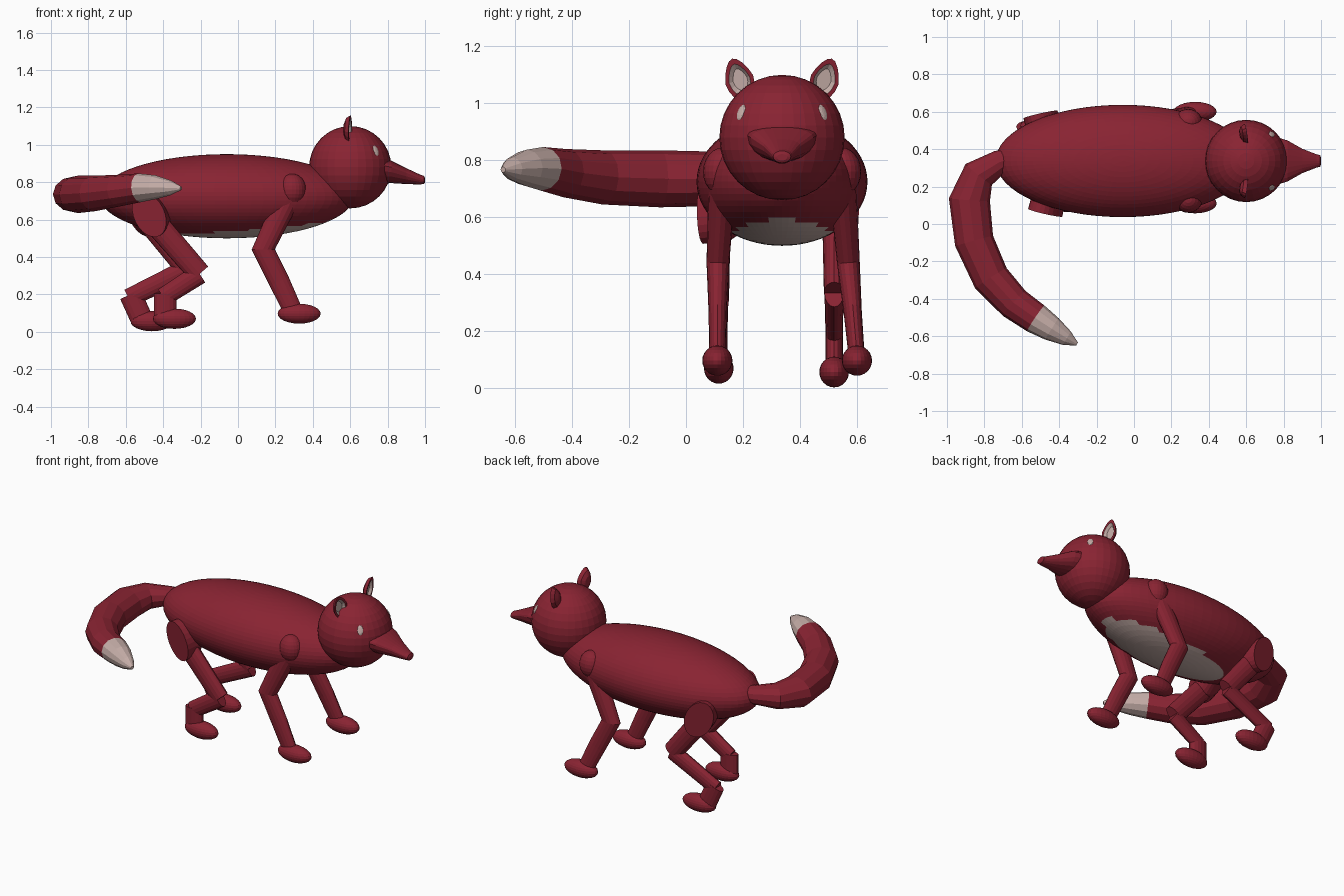
import bpy, bmesh, math
from mathutils import Vector, Matrix

if "Cube" in bpy.data.objects:
    bpy.data.objects.remove(bpy.data.objects["Cube"])


def material(name, rgb):
    m = bpy.data.materials.new(name)
    m.diffuse_color = (*rgb, 1)
    m.use_nodes = True
    m.node_tree.nodes["Principled BSDF"].inputs["Base Color"].default_value = m.diffuse_color
    return m


RED = material("russet_red", (0.25, 0.017, 0.032))
PALE = material("pale_cream", (0.56, 0.42, 0.39))


def finish(name, bm, rule=None):
    """Turn a bmesh into an object; rule(face) picks the pale faces."""
    bmesh.ops.recalc_face_normals(bm, faces=bm.faces[:])
    if rule:
        for f in bm.faces:
            f.material_index = 1 if rule(f) else 0
    me = bpy.data.meshes.new(name)
    bm.to_mesh(me)
    bm.free()
    ob = bpy.data.objects.new(name, me)
    bpy.context.collection.objects.link(ob)
    me.materials.append(RED)
    me.materials.append(PALE)
    return ob


def ellipsoid(name, centre, radii, seg=32, rings=16, rot=Matrix(), rule=None):
    bm = bmesh.new()
    bmesh.ops.create_uvsphere(bm, u_segments=seg, v_segments=rings, radius=1)
    bm.transform(Matrix.Translation(centre) @ rot @ Matrix.Diagonal((*radii, 1)))
    return finish(name, bm, rule)


def skin(bm, rings):
    """Bridge equal rings of points and cap both ends."""
    vs = [[bm.verts.new(p) for p in r] for r in rings]
    n = len(vs[0])
    for a, b in zip(vs, vs[1:]):
        for i in range(n):
            j = (i + 1) % n
            bm.faces.new((a[i], a[j], b[j], b[i]))
    bm.faces.new(vs[0])
    bm.faces.new(vs[-1])


def tube(name, pts, radii, side, sides=16, rule=None):
    """Elliptical tube; radii are (across, along the side vector)."""
    pts = [Vector(p) for p in pts]
    side = Vector(side)
    rings = []
    for i, (p, (ra, rb)) in enumerate(zip(pts, radii)):
        d = (pts[min(i + 1, len(pts) - 1)] - pts[max(i - 1, 0)]).normalized()
        u = side.cross(d).normalized()
        v = d.cross(u)
        ang = [2 * math.pi * k / sides for k in range(sides)]
        rings.append([p + u * ra * math.cos(a) + v * rb * math.sin(a) for a in ang])
    bm = bmesh.new()
    skin(bm, rings)
    return finish(name, bm, rule)


MID = 0.337  # symmetry plane of the body in y

# Body with pale belly patch
def belly(f):
    c = f.calc_center_median()
    return f.normal.z < 0 and ((c.x - 0.07) / 0.42) ** 2 + ((c.y - MID) / 0.17) ** 2 < 1

ellipsoid("body", (-0.06, MID, 0.725), (0.68, 0.30, 0.225), 64, 32, rule=belly)

# Head
HEAD = Vector((0.60, MID, 0.88))
ellipsoid("head", HEAD, (0.22, 0.22, 0.22))

# Snout: flat-topped tapering sections (x, half width, pivot z, up, down)
bm = bmesh.new()
rings = []
for x, w, z, up, down in [(0.72, 0.14, 0.90, 0.04, 0.11), (0.82, 0.11, 0.88, 0.035, 0.085),
                          (0.90, 0.065, 0.85, 0.025, 0.06), (0.975, 0.036, 0.82, 0.02, 0.032),
                          (0.995, 0.031, 0.813, 0.02, 0.022), (1.0, 0.018, 0.811, 0.011, 0.012)]:
    ring = []
    for k in range(20):
        a = 2 * math.pi * k / 20
        s = math.sin(a)
        ring.append((x, MID + w * math.cos(a), z + s * (up if s > 0 else down)))
    rings.append(ring)
skin(bm, rings)
finish("snout", bm)

# Ears and eyes, mirrored across the head
for s, label in ((-1, "right"), (1, "left")):
    # cupped leaf: back, rim, inner rim, hollow (scale, depth)
    bm = bmesh.new()
    rings = []
    for scale, depth in [(0.35, -0.035), (0.8, -0.022), (1, 0), (0.74, 0.0), (0.5, -0.015)]:
        ring = []
        for k in range(16):
            a = 2 * math.pi * k / 16
            taper = 1 - 0.3 * max(0, math.sin(a))
            ring.append((depth, 0.052 * scale * math.cos(a) * taper, 0.078 * scale * math.sin(a)))
        rings.append(ring)
    skin(bm, rings)

    def ear_inner(f):
        pts = [v.co for v in f.verts]
        return all(p.y ** 2 / 0.045 ** 2 + p.z ** 2 / 0.066 ** 2 < 1 and p.x > -0.018 for p in pts)

    ear = finish(label + "_ear", bm, ear_inner)
    ear.matrix_world = (Matrix.Translation((0.60, MID + s * 0.15, 1.083))
                        @ Matrix.Rotation(-s * 0.33, 4, 'X') @ Matrix.Rotation(s * 0.2, 4, 'Z'))

    d = Vector((0.139, s * 0.146, 0.09)).normalized()
    ellipsoid(label + "_eye", HEAD + d * 0.217, (0.018, 0.030, 0.006), 12, 6,
              d.to_track_quat('Z', 'Y').to_matrix().to_4x4(), lambda f: True)

# Tail sweeping round to the right, with pale tip
tail_pts = [(-0.60, 0.37, 0.75), (-0.72, 0.33, 0.75), (-0.83, 0.265, 0.745), (-0.88, 0.13, 0.735),
            (-0.855, -0.09, 0.735), (-0.765, -0.29, 0.74), (-0.64, -0.425, 0.755),
            (-0.525, -0.505, 0.77), (-0.44, -0.56, 0.773), (-0.36, -0.61, 0.77), (-0.305, -0.642, 0.767)]
tail_r = [(0.05, 0.05), (0.065, 0.055), (0.09, 0.075), (0.11, 0.095), (0.105, 0.10), (0.10, 0.095),
          (0.09, 0.085), (0.083, 0.077), (0.068, 0.064), (0.042, 0.04), (0.010, 0.010)]
tube("tail", tail_pts, tail_r, (0, 0, 1), 12,
     lambda f: f.calc_center_median().x > -0.525 and f.calc_center_median().y < -0.3)

# Front legs: y of shoulder, elbow and paw
for label, ys, ye, yp in (("right", 0.13, 0.112, 0.11), ("left", 0.545, 0.57, 0.60)):
    ellipsoid(label + "_shoulder", (0.29, ys, 0.76), (0.075, 0.07, 0.085), 24, 12)
    tube(label + "_front_leg", [(0.285, ys, 0.76), (0.215, (ys + ye) / 2, 0.61), (0.135, ye, 0.44),
                                (0.22, (ye + yp) / 2, 0.27), (0.30, yp, 0.10)],
         [(0.07, 0.05), (0.062, 0.045), (0.062, 0.040), (0.056, 0.032), (0.05, 0.028)], (0, 1, 0))
    ellipsoid(label + "_front_paw", (0.327, yp, 0.097), (0.115, 0.053, 0.053), 24, 12)

# Hind legs: knee, hock and paw differ per side
for label, y, cap, out, tx, knee, hock, paw in (
        ("right", 0.115, 0.06, 1, -0.475, (-0.205, 0.31), (-0.40, 0.185), (-0.34, 0.07)),
        ("left", 0.52, 0.585, -1, -0.50, (-0.27, 0.335), (-0.585, 0.18), (-0.46, 0.057))):
    # thigh with flat outer face
    tube(label + "_thigh", [(tx, cap, 0.625), (tx + 0.02, cap + out * 0.08, 0.63), (tx + 0.03, cap + out * 0.15, 0.65)],
         [(0.085, 0.125), (0.085, 0.12), (0.06, 0.09)], (-0.45, 0, 0.9), 24)
    hip = (tx + 0.01, y, 0.61)
    tube(label + "_upper_hind_leg", [hip, (knee[0], y, knee[1])], [(0.065, 0.042), (0.06, 0.036)], (0, 1, 0))
    tube(label + "_lower_hind_leg", [(knee[0], y, knee[1]), (hock[0], y, hock[1])],
         [(0.055, 0.034), (0.05, 0.03)], (0, 1, 0))
    tube(label + "_hind_ankle", [(hock[0] + 0.01, y, hock[1] + 0.02), (paw[0] - 0.05, y, paw[1])],
         [(0.06, 0.031), (0.06, 0.031)], (0, 1, 0))
    ellipsoid(label + "_hind_paw", (paw[0], y, paw[1]), (0.115, 0.052, 0.054), 24, 12)
